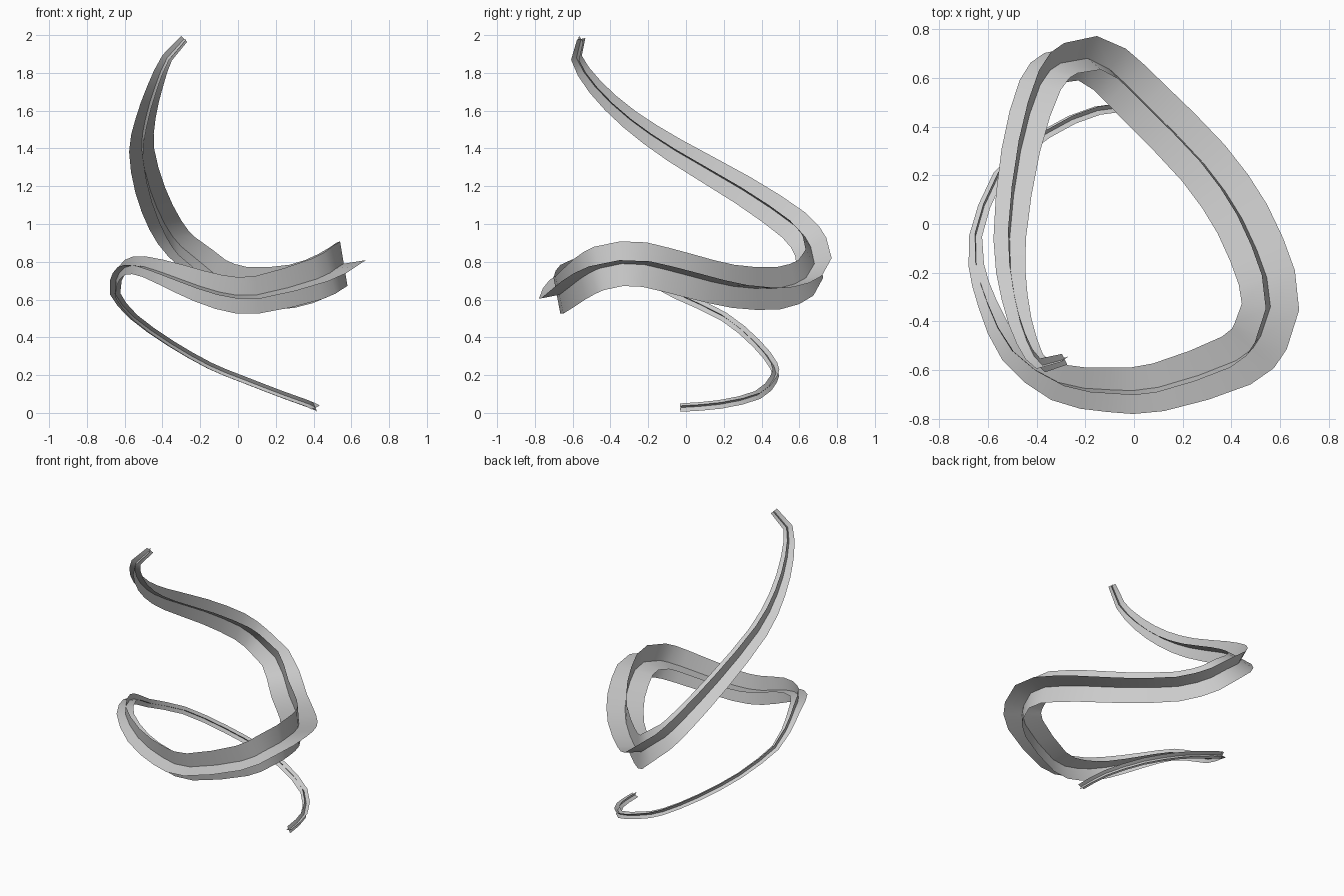
import bpy, bmesh, math
from mathutils import Vector

if "Cube" in bpy.data.objects:
    bpy.data.objects.remove(bpy.data.objects["Cube"])

# Centre path: x, y, z, half-width of the fins
PATH = [
    (.41, -.03, .028, .024), (.38, .18, .045, .025), (.24, .38, .095, .025),
    (.02, .465, .18, .025), (-.15, .465, .25, .025), (-.36, .37, .37, .025),
    (-.555, .2, .51, .025), (-.65, -.05, .63, .027), (-.647, -.17, .7, .032),
    (-.6, -.33, .77, .04), (-.5, -.52, .775, .055), (-.31, -.65, .71, .078),
    (-.1, -.68, .64, .093), (.1, -.67, .625, .102), (.42, -.56, .71, .115),
    (.52, -.46, .765, .12), (.56, -.34, .79, .12), (.545, -.22, .785, .12),
    (.445, .02, .725, .118), (.285, .25, .67, .115), (.05, .49, .66, .112),
    (-.1, .635, .715, .108), (-.19, .68, .79, .103), (-.3, .66, .88, .096),
    (-.385, .57, .995, .09), (-.465, .3, 1.18, .08), (-.51, -.06, 1.39, .067),
    (-.49, -.3, 1.555, .054), (-.44, -.48, 1.725, .043),
    (-.375, -.58, 1.88, .032), (-.285, -.555, 1.98, .025),
]
ANCHOR, ROLL = 16, math.radians(9)   # known roll at the right-hand bend


def catmull(a, b, c, d, t):
    return .5 * (2 * b + (c - a) * t + (2 * a - 5 * b + 4 * c - d) * t * t
                 + (3 * b - a - 3 * c + d) * t ** 3)


pts = [Vector(p) for p in PATH]
ext = [2 * pts[0] - pts[1]] + pts + [2 * pts[-1] - pts[-2]]
fine = []
for i in range(len(pts) - 1):
    if i == ANCHOR:
        start = len(fine)
    steps = 2 if (pts[i + 1] - pts[i]).length > .15 else 1
    fine += [catmull(*ext[i:i + 4], k / steps) for k in range(steps)]
fine.append(pts[-1])
pos = [p.to_3d() for p in fine]
n = len(pos)
tans = []
for i, c in enumerate(pos):
    d1, d2 = c - pos[max(i - 1, 0)], pos[min(i + 1, n - 1)] - c
    tans.append((d1.normalized() + d2.normalized()).normalized())

# Carry the fin direction both ways along the path with least twist
side = tans[start].cross(Vector((0, 0, 1))).normalized()
up = side.cross(tans[start])
dirs = {start: side * math.cos(ROLL) + up * math.sin(ROLL)}
for order in (range(start + 1, n), range(start - 1, -1, -1)):
    prev = start
    for i in order:
        dirs[i] = tans[prev].rotation_difference(tans[i]) @ dirs[prev]
        prev = i


def ribbon(name, turned):
    """Flat strip along the path, optionally a quarter turn about it."""
    bm = bmesh.new()
    rows = []
    for i, p in enumerate(fine):
        v = (tans[i].cross(dirs[i]) if turned else dirs[i]) * p[3]
        rows.append([bm.verts.new(pos[i] + v * k) for k in (-1, 0, 1)])
    for r, s in zip(rows, rows[1:]):
        for k in range(2):
            bm.faces.new((r[k], s[k], s[k + 1], r[k + 1])).smooth = True
    mesh = bpy.data.meshes.new(name)
    bm.to_mesh(mesh)
    bm.free()
    bpy.context.collection.objects.link(bpy.data.objects.new(name, mesh))


# Two strips crossing at right angles
ribbon("flat_ribbon", False)
ribbon("upright_ribbon", True)
